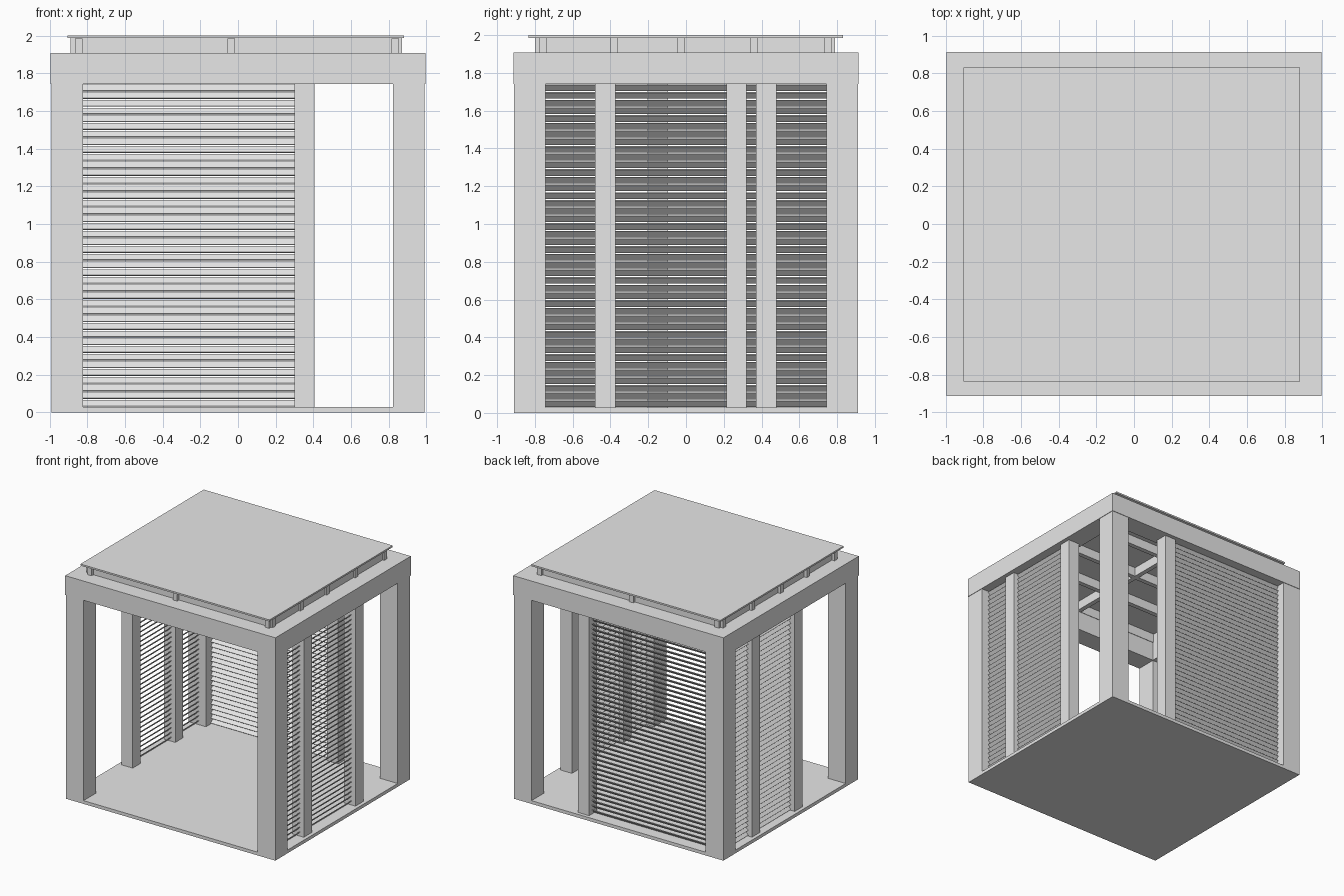
import bpy, bmesh, math
from mathutils import Matrix, Vector

if "Cube" in bpy.data.objects:
    bpy.data.objects.remove(bpy.data.objects["Cube"])

grey = bpy.data.materials.new("plain grey")
grey.diffuse_color = (0.8, 0.8, 0.8, 1)
grey.use_nodes = True
grey.node_tree.nodes["Principled BSDF"].inputs["Base Color"].default_value = grey.diffuse_color


def add_box(bm, lo, hi, rot=None):
    """Box between two corners, optionally rotated about its centre."""
    lo, hi = Vector(lo), Vector(hi)
    size = hi - lo
    m = Matrix.Translation((lo + hi) / 2)
    if rot:
        m = m @ rot
    bmesh.ops.create_cube(bm, size=1, matrix=m @ Matrix.Diagonal((*size, 1)))


def make(name, boxes):
    bm = bmesh.new()
    for b in boxes:
        add_box(bm, *b)
    mesh = bpy.data.meshes.new(name)
    bm.to_mesh(mesh)
    bm.free()
    mesh.materials.append(grey)
    ob = bpy.data.objects.new(name, mesh)
    bpy.context.collection.objects.link(ob)
    return ob


X, Y, T = 0.99, 0.91, 0.167      # outer half sizes and main timber thickness
FLOOR, BEAM, TOP = 0.028, 1.742, 1.907
XM, YM = X - T / 2, Y - T / 2    # centre lines of the walls
P = 0.0535                       # half width of the slim posts

# floor
make("floor", [((-X, -Y, 0), (X, Y, FLOOR))])

# corner posts
make("corner_posts", [
    ((sx * XM - T / 2, sy * YM - T / 2, FLOOR), (sx * XM + T / 2, sy * YM + T / 2, BEAM))
    for sx in (-1, 1) for sy in (-1, 1)])

# top beam ring
E = 0.004
make("long_beams", [((-X - E, s * YM - T / 2 - E, BEAM), (X + E, s * YM + T / 2 + E, TOP))
                    for s in (-1, 1)])
make("side_beams", [((s * XM - T / 2 - E, -Y + T - E, BEAM), (s * XM + T / 2 + E, Y - T + E, TOP))
                    for s in (-1, 1)])

# slim intermediate posts: back, left and right walls (the front is open)
slim = [(0.353, YM), (-XM, -0.15), (-XM, 0.425), (XM, -0.428), (XM, 0.268)]
make("slim_posts", [((x - P, y - P, FLOOR), (x + P, y + P, BEAM)) for x, y in slim])

# louvre slats, all tilted down towards -x or -y
N, W, TH = 42, 0.044, 0.006
pitch = (BEAM - FLOOR) / N


def louvres(name, along_x, a, b, c):
    boxes = []
    for i in range(N):
        z = FLOOR + pitch * (i + 0.5)
        if along_x:
            boxes.append(((a, c - W / 2, z - TH / 2), (b, c + W / 2, z + TH / 2),
                          Matrix.Rotation(math.radians(45), 4, 'X')))
        else:
            boxes.append(((c - W / 2, a, z - TH / 2), (c + W / 2, b, z + TH / 2),
                          Matrix.Rotation(math.radians(-45), 4, 'Y')))
    make(name, boxes)


louvres("back_louvres", True, -X + T, 0.30, YM)
louvres("left_louvres_narrow", False, 0.425 + P, Y - T, -XM)
louvres("left_louvres_wide", False, -0.15 + P, 0.425 - P, -XM)
louvres("right_louvres_narrow", False, -Y + T, -0.428 - P, XM)
louvres("right_louvres_wide", False, -0.428 + P, 0.268 - P, XM)

# roof joists in both directions
ROOF = 1.986
make("cross_joists", [((-0.89, y - 0.02, TOP), (0.87, y + 0.02, ROOF))
                      for y in (-0.755, -0.38, -0.025, 0.36, 0.75)])
make("length_joists", [((x - 0.02, -0.80, TOP), (x + 0.02, 0.79, ROOF - 0.001))
                       for x in (-0.845, -0.035, 0.835)])

# flat roof sheet
make("roof_sheet", [((-0.905, -0.835, ROOF), (0.882, 0.83, 2.0))])
